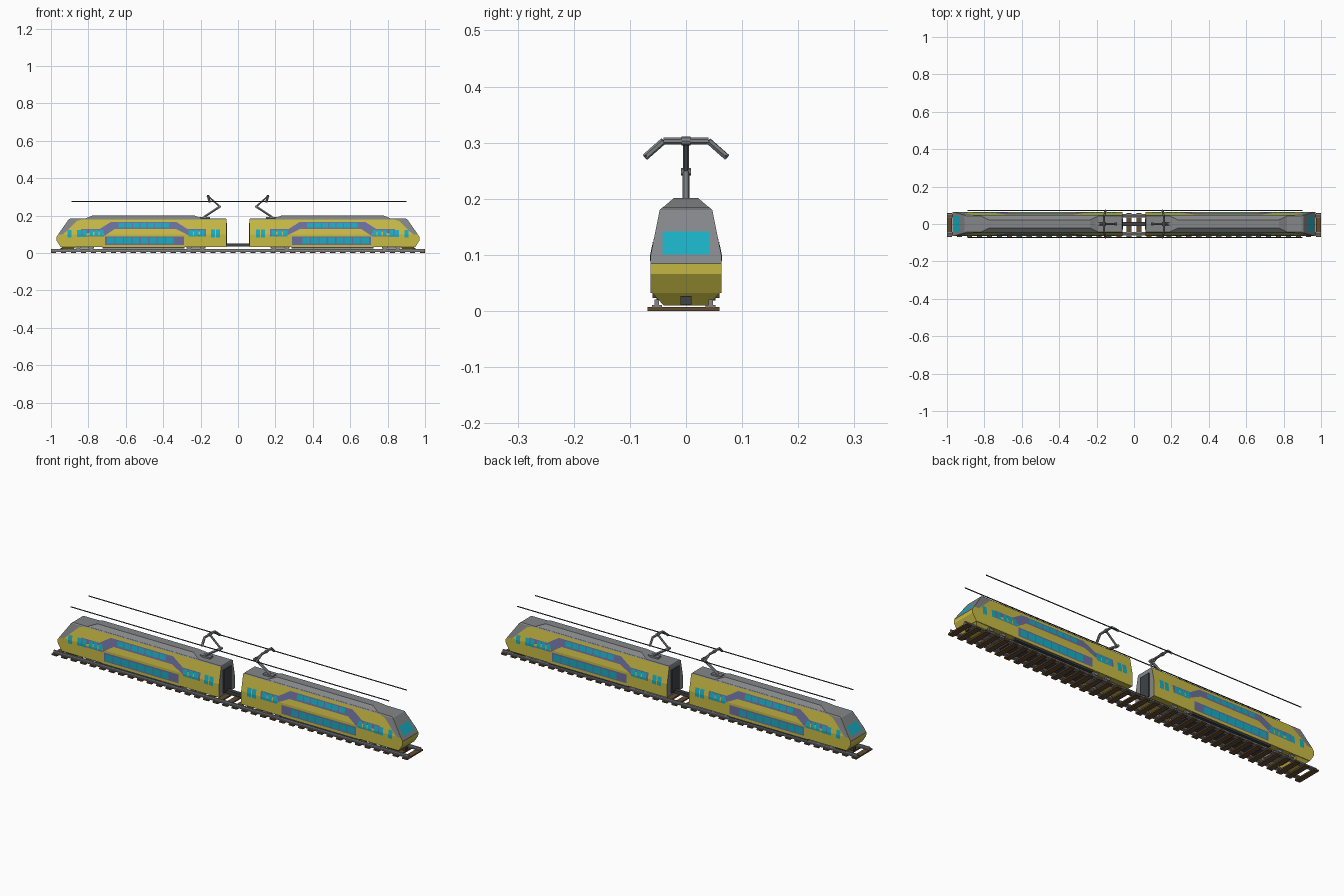
import bpy, bmesh, math
from mathutils import Vector

if "Cube" in bpy.data.objects:
    bpy.data.objects.remove(bpy.data.objects["Cube"])


def material(name, rgb):
    m = bpy.data.materials.new(name)
    m.diffuse_color = (*rgb, 1)
    m.use_nodes = True
    m.node_tree.nodes["Principled BSDF"].inputs["Base Color"].default_value = m.diffuse_color
    return m


YELLOW = material("yellow", (0.58, 0.50, 0.06))
GREY = material("grey", (0.23, 0.24, 0.25))
PURPLE = material("purple", (0.15, 0.16, 0.34))
CYAN = material("cyan", (0.01, 0.42, 0.54))
DARK = material("dark", (0.05, 0.055, 0.06))
BROWN = material("brown", (0.13, 0.07, 0.03))


def finish(name, bm, mats, mirror=""):
    bmesh.ops.recalc_face_normals(bm, faces=bm.faces)
    me = bpy.data.meshes.new(name)
    bm.to_mesh(me)
    bm.free()
    for m in mats:
        me.materials.append(m)
    ob = bpy.data.objects.new(name, me)
    bpy.context.collection.objects.link(ob)
    if mirror:
        mod = ob.modifiers.new("Mirror", 'MIRROR')
        mod.use_axis = ("x" in mirror, "y" in mirror, False)
        mod.use_mirror_merge = False
    return ob


def stack(bm, levels):
    """Loft rectangles (z, x0, x1, half width) upward into a closed solid."""
    rings = [[bm.verts.new(c) for c in ((a, -w, z), (b, -w, z), (b, w, z), (a, w, z))]
             for z, a, b, w in levels]
    for r, s in zip(rings, rings[1:]):
        for i in range(4):
            j = (i + 1) % 4
            bm.faces.new((r[i], r[j], s[j], s[i]))
    bm.faces.new(rings[0][::-1])
    bm.faces.new(rings[-1])


def box(bm, x0, x1, y0, y1, z0, z1):
    vs = bmesh.ops.create_cube(bm, size=1)["verts"]
    for v in vs:
        v.co = ((x0 + x1) / 2 + v.co.x * (x1 - x0),
                (y0 + y1) / 2 + v.co.y * (y1 - y0),
                (z0 + z1) / 2 + v.co.z * (z1 - z0))


def rod(bm, p, q, r, sides=6):
    p, q = Vector(p), Vector(q)
    vs = bmesh.ops.create_cone(bm, cap_ends=True, segments=sides, radius1=r, radius2=r,
                               depth=(q - p).length)["verts"]
    rot = Vector((0, 0, 1)).rotation_difference(q - p)
    for v in vs:
        v.co = rot @ v.co + (p + q) / 2


# Car body: yellow sides, grey top, windscreen surround and inner end
WAIST, EAVE, HW, EW = 0.10, 0.18, 0.063, 0.047
bm = bmesh.new()
stack(bm, [(0.032, 0.062, 0.948, HW), (0.066, 0.062, 0.970, HW), (0.085, 0.062, 0.971, HW),
           (WAIST, 0.062, 0.961, HW), (EAVE, 0.062, 0.905, EW), (0.184, 0.064, 0.895, 0.043)])
bmesh.ops.recalc_face_normals(bm, faces=bm.faces)
for f in bm.faces:
    c = f.calc_center_median()
    front = f.normal.x > 0.3 and c.z > 0.085
    f.material_index = int(front or c.z > 0.175 or f.normal.x < -0.9)
finish("car_body", bm, [YELLOW, GREY], "x")

# Raised roof
bm = bmesh.new()
stack(bm, [(0.183, 0.19, 0.82, 0.043), (0.201, 0.235, 0.775, 0.022)])
finish("raised_roof", bm, [GREY], "x")


# Side panels laid on the body side, folded at the waist
def side_y(z):
    return HW if z <= WAIST else HW + (EW - HW) * (z - WAIST) / (EAVE - WAIST)


def side_panels(name, polys, mat, off):
    bm = bmesh.new()
    for poly in polys:
        bm.faces.new([bm.verts.new((x, 0, z)) for x, z in poly])
    bmesh.ops.bisect_plane(bm, geom=bm.verts[:] + bm.edges[:] + bm.faces[:],
                           plane_co=(0, 0, WAIST), plane_no=(0, 0, 1))
    bmesh.ops.triangulate(bm, faces=bm.faces)
    for v in bm.verts:
        v.co.y = -side_y(v.co.z) - off
    finish(name, bm, [mat], "xy")


def rect(x0, x1, z0, z1):
    return [(x0, z0), (x1, z0), (x1, z1), (x0, z1)]


def row(x0, x1, z0, z1, n, gap=0.006):
    w = (x1 - x0 + gap) / n
    return [rect(x0 + i * w, x0 + (i + 1) * w - gap, z0, z1) for i in range(n)]


arch = [(0.17, 0.088), (0.25, 0.088), (0.33, 0.128), (0.66, 0.128), (0.72, 0.088), (0.84, 0.088),
        (0.84, 0.128), (0.74, 0.128), (0.68, 0.166), (0.33, 0.166), (0.27, 0.128), (0.17, 0.128)]
side_panels("side_bands", [arch, rect(0.29, 0.71, 0.044, 0.089)], PURPLE, 0.0008)
side_panels("side_windows",
            row(0.37, 0.64, 0.137, 0.161, 7) + row(0.345, 0.70, 0.05, 0.082, 8)
            + row(0.72, 0.795, 0.09, 0.124, 3) + row(0.81, 0.86, 0.086, 0.124, 2)
            + row(0.18, 0.265, 0.088, 0.124, 3) + row(0.095, 0.145, 0.082, 0.126, 2)
            + [rect(0.89, 0.912, 0.082, 0.124)], CYAN, 0.0014)
side_panels("cab_pillar", [[(0.83, 0.18), (0.86, 0.172), (0.935, 0.1), (0.961, 0.1), (0.905, 0.18)]],
            GREY, 0.0006)

# Windscreen on the sloping nose
bm = bmesh.new()
pts = []
for y, z in ((-0.042, 0.101), (0.042, 0.101), (0.042, 0.142), (-0.042, 0.142)):
    x = 0.961 - 0.056 * (z - WAIST) / (EAVE - WAIST)
    pts.append(bm.verts.new((x + 0.0012, y, z)))
bm.faces.new(pts)
finish("windscreen", bm, [CYAN], "x")

# Front skirt tapering toward the track, in two halves around the coupler
bm = bmesh.new()
stack(bm, [(0.010, 0.885, 0.925, 0.040), (0.033, 0.87, 0.947, 0.061)])
finish("front_skirt", bm, [YELLOW], "x")
bm = bmesh.new()
box(bm, 0.90, 0.950, -0.010, 0.010, 0.011, 0.026)
finish("front_coupler", bm, [DARK], "x")

# Underframe box, bogies and wheels
bm = bmesh.new()
box(bm, 0.285, 0.725, -0.060, 0.060, 0.023, 0.034)
finish("underframe", bm, [DARK], "x")
bm = bmesh.new()
for x in (0.225, 0.82):
    box(bm, x - 0.05, x + 0.05, -0.036, 0.036, 0.024, 0.034)
    for dx in (-0.035, 0.035):
        for y in (-0.048, 0.048):
            rod(bm, (x + dx, y - 0.005, 0.034), (x + dx, y + 0.005, 0.034), 0.015, 12)
finish("bogies_and_wheels", bm, [GREY], "x")

# Inner end door and frame
bm = bmesh.new()
box(bm, 0.058, 0.064, -0.030, 0.030, 0.042, 0.160)
finish("gangway_door", bm, [DARK], "x")

# Bar joining the two cars
bm = bmesh.new()
box(bm, -0.064, 0.064, -0.010, 0.010, 0.035, 0.051)
finish("car_link", bm, [DARK])

# Pantograph with folded arm and drooping collector head
bm = bmesh.new()
box(bm, 0.150, 0.205, -0.012, 0.012, 0.182, 0.193)
rod(bm, (0.182, 0, 0.192), (0.097, 0, 0.248), 0.0065)
rod(bm, (0.097, 0, 0.248), (0.158, 0, 0.302), 0.005)
rod(bm, (0.097, -0.009, 0.248), (0.097, 0.009, 0.248), 0.007)
head = [(0.152, -0.073, 0.274), (0.160, -0.040, 0.303), (0.160, 0.040, 0.303), (0.152, 0.073, 0.274)]
for p, q in zip(head, head[1:]):
    rod(bm, p, q, 0.006)
rod(bm, (0.160, -0.008, 0.303), (0.160, 0.008, 0.303), 0.008, 8)
finish("pantograph", bm, [GREY], "x")

# Overhead wires
bm = bmesh.new()
for y in (-0.072, 0.072):
    rod(bm, (-0.89, y, 0.276), (0.90, y, 0.276), 0.0025)
finish("overhead_wires", bm, [DARK])

# Track: sleepers and flat-bottomed rails
bm = bmesh.new()
N = 38
for i in range(N):
    x = -0.986 + 1.972 * i / (N - 1)
    box(bm, x - 0.014, x + 0.014, -0.069, 0.060, 0, 0.007)
finish("sleepers", bm, [BROWN])
bm = bmesh.new()
for y in (-0.052, 0.044):
    box(bm, -1, 1, y - 0.009, y + 0.009, 0.006, 0.011)
    box(bm, -1, 1, y - 0.004, y + 0.004, 0.010, 0.020)
finish("rails", bm, [GREY])
